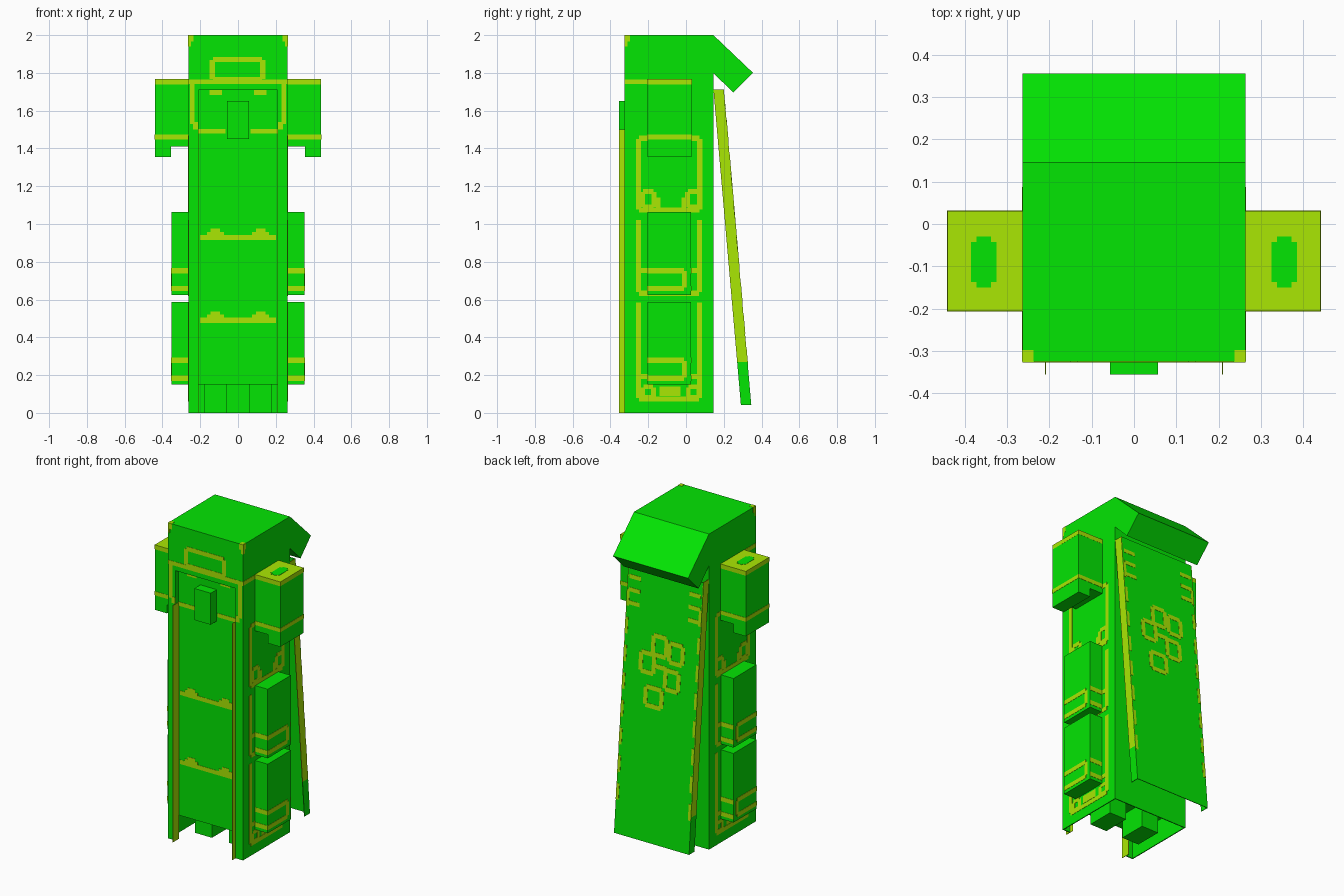
import bpy
import bmesh

if "Cube" in bpy.data.objects:
    bpy.data.objects.remove(bpy.data.objects["Cube"], do_unlink=True)


def material(name, rgb):
    m = bpy.data.materials.new(name)
    m.use_nodes = True
    col = (*rgb, 1)
    m.diffuse_color = col
    m.node_tree.nodes["Principled BSDF"].inputs["Base Color"].default_value = col
    return m


GREEN = material("bright_green", (0.001, 0.79, 0.001))
LIME = material("lime_yellow", (0.41, 0.82, 0.001))


def finish(name, bm, mat):
    bmesh.ops.recalc_face_normals(bm, faces=bm.faces)
    me = bpy.data.meshes.new(name)
    bm.to_mesh(me)
    bm.free()
    me.materials.append(mat)
    ob = bpy.data.objects.new(name, me)
    bpy.context.collection.objects.link(ob)
    return ob


def add_box(bm, lo, hi, place=lambda x, y, z: (x, y, z)):
    verts = bmesh.ops.create_cube(bm, size=1)["verts"]
    for v in verts:
        v.co = place(*[lo[i] if v.co[i] < 0 else hi[i] for i in range(3)])


def box(name, lo, hi, mat=GREEN):
    bm = bmesh.new()
    add_box(bm, lo, hi)
    return finish(name, bm, mat)


def prism(name, profile, x0, x1, mat=GREEN):
    """Extrude a (y, z) outline along x."""
    bm = bmesh.new()
    face = bm.faces.new([bm.verts.new((x0, y, z)) for y, z in profile])
    ext = bmesh.ops.extrude_face_region(bm, geom=[face])["geom"]
    bmesh.ops.translate(bm, vec=(x1 - x0, 0, 0),
                        verts=[g for g in ext if isinstance(g, bmesh.types.BMVert)])
    return finish(name, bm, mat)


def cut(target, name, lo, hi):
    cutter = box(name, lo, hi)
    cutter.hide_render = True
    cutter.hide_set(True)
    mod = target.modifiers.new(name, "BOOLEAN")
    mod.operation = "DIFFERENCE"
    mod.solver = "EXACT"
    mod.object = cutter


def markings(name, rects, place, mat=LIME):
    """Thin plates; each rect is (u0, u1, v0, v1) on the placed surface."""
    bm = bmesh.new()
    for u0, u1, v0, v1 in rects:
        add_box(bm, (u0, v0, -0.001), (u1, v1, 0.0015), place)
    return finish(name, bm, mat)


def frame(u0, u1, v0, v1, w=0.028):
    """Rectangular outline with clipped corners."""
    c = w * 0.6
    return [(u0 + c, u1 - c, v0, v0 + w), (u0 + c, u1 - c, v1 - w, v1),
            (u0, u0 + w, v0 + c, v1 - c), (u1 - w, u1, v0 + c, v1 - c)]


def mirrored(rects):
    return rects + [(-u1, -u0, v0, v1) for u0, u1, v0, v1 in rects]


W, FRONT, PANEL, BACK = 0.263, -0.325, -0.295, 0.145

# Main body with overhanging hood, recessed front panel and hollow skirt
body = prism("body", [(FRONT, 0), (BACK, 0), (BACK, 1.8), (0.25, 1.695),
                      (0.355, 1.8), (BACK, 2), (FRONT, 2)], -W, W)
cut(body, "panel_cutter", (-0.21, -0.4, -0.1), (0.21, PANEL, 1.71))
cut(body, "skirt_cutter", (0.006 - W, FRONT + 0.006, -0.1),
    (W - 0.006, BACK - 0.006, 0.15))
box("chest_knob", (-0.057, -0.355, 1.45), (0.057, PANEL, 1.65))


def on_front(u, v, w):
    return (u, FRONT - w, v)


def on_panel(u, v, w):
    return (u, PANEL - w, v)


def on_top(u, v, w):
    return (u, v, 2 + w)


def on_shoulder(u, v, w):
    return (u, v, 1.767 + w)


def cape_y(z):
    return 0.2 + (1.715 - z) * 0.087


def on_cape(u, v, w):
    return (u, cape_y(v) + w, v)


# Front markings on the rim and on the recessed panel
rim = frame(-0.15, 0.145, 1.75, 1.885) + [(-W, W, 1.74, 1.766)]
rim += mirrored([(0.23, 0.255, 1.53, 1.745), (0.212, 0.238, 1.5, 1.54),
                 (0.235, W, 1.965, 2), (0.25, W, 1.94, 1.97)])
markings("rim_markings", rim, on_front)
panel = mirrored([(0.065, 0.208, 1.478, 1.503), (0.085, 0.15, 1.683, 1.71)])
for z in (0.915, 0.477):
    panel += [(-0.2, 0.2, z, z + 0.027)]
    panel += mirrored([(0.075, 0.165, z + 0.02, z + 0.043),
                       (0.095, 0.145, z + 0.04, z + 0.06)])
markings("panel_markings", panel, on_panel)
markings("top_corner_markings", mirrored([(0.237, W, FRONT, -0.297)]), on_top)
markings("shoulder_spots", mirrored([(0.325, 0.385, -0.137, -0.043),
                                     (0.338, 0.372, -0.15, -0.03)]),
         on_shoulder, GREEN)

for s, label in ((1, "left"), (-1, "right")):
    def sided(name, x0, x1, y0, y1, z0, z1, mat=GREEN):
        return box(label + "_" + name, (min(s * x0, s * x1), y0, z0),
                   (max(s * x0, s * x1), y1, z1), mat)

    # Feet and front fins
    sided("foot", 0.06, 0.18, -0.175, 0, 0, 0.15)
    sided("front_fin", 0.208, 0.2105, -0.355, PANEL, 0, 1.5, LIME)

    # Shoulder block with lip, lime cap and band
    sided("shoulder", W, 0.44, -0.205, 0.03, 1.41, 1.739)
    sided("shoulder_cap", W, 0.4405, -0.2055, 0.0305, 1.739, 1.767, LIME)
    sided("shoulder_lip", 0.355, 0.44, -0.205, 0.03, 1.355, 1.41)
    sided("shoulder_band", W, 0.4415, -0.2065, 0.0315, 1.448, 1.473, LIME)

    # Two pouches on each flank, with an outlined lower strip
    for n, z in (("upper", 0.625), ("lower", 0.15)):
        sided(n + "_pouch", W, 0.352, -0.205, 0.027, z, z + 0.438)
        b = z + 0.02
        rects = [(-0.205, -0.01, b, b + 0.028), (-0.205, -0.01, b + 0.094, b + 0.122),
                 (-0.022, 0.005, b + 0.018, b + 0.105)]
        markings(label + "_" + n + "_pouch_markings", rects,
                 lambda u, v, w: (s * (0.352 + w), u, v))
        for k in (b, b + 0.094):
            for y, end in ((-0.2065, "front"), (0.0255, "back")):
                sided(n + "_pouch_" + end + "_band", W, 0.3525, y, y + 0.003,
                      k, k + 0.028, LIME)

    # Side wall panel outlines
    side = frame(-0.265, 0.087, 1.06, 1.468)
    for y in (-0.2, 0.04):
        side += frame(y - 0.045, y + 0.045, 1.075, 1.185, 0.027)
        side += frame(y - 0.04, y + 0.04, 0.07, 0.15, 0.024)
    side += [(-0.16, -0.135, 1.08, 1.14), (-0.025, 0, 1.08, 1.14),
             (-0.14, -0.03, 0.09, 0.14)]
    for z0, z1 in ((0.62, 1.02), (0.06, 0.585)):
        side += [(-0.265, -0.238, z0 + 0.02, z1), (0.058, 0.086, z0 + 0.02, z1),
                 (-0.25, 0.07, z0, z0 + 0.027), (-0.245, -0.205, z0 + 0.12, z0 + 0.147),
                 (0.027, 0.065, z0 + 0.12, z0 + 0.147)]
    side += [(FRONT, 0.03, 1.74, 1.766), (FRONT, -0.297, 1.965, 2),
             (FRONT, -0.31, 1.94, 1.97)]
    markings(label + "_side_markings", side, lambda u, v, w: (s * (W + w), u, v))

    # Cape edge flange, lime above a green tip
    x0, x1 = sorted((s * (W - 0.004), s * W))
    for n, za, zb, mat in (("edge", 0.27, 1.713, LIME), ("tip", 0.043, 0.27, GREEN)):
        prism(label + "_cape_" + n, [(cape_y(za) - 0.055, za), (cape_y(za), za),
                                     (cape_y(zb), zb), (cape_y(zb) - 0.055, zb)],
              x0, x1, mat)

# Slanted cape plate, open towards the body
prism("cape", [(cape_y(0.043) - 0.004, 0.043), (cape_y(0.043), 0.043),
               (cape_y(1.713), 1.713), (cape_y(1.713) - 0.004, 1.713)], -W, W)

# Cape emblem of linked outlines, and edge ticks
cape = []
for x, z in ((0.015, 1.25), (-0.1, 1.23), (0.095, 1.13), (-0.08, 1.06)):
    cape += frame(x - 0.06, x + 0.06, z - 0.072, z + 0.072)
cape += frame(-0.03, 0.11, 0.86, 1.0) + [(-0.04, 0.04, 1.11, 1.138)]
ticks = [(0.17, 0.25, z, z + 0.025) for z in (1.45, 1.53, 1.61)]
ticks += [(0.243, W, 0.25 + 0.17 * i, 0.35 + 0.17 * i) for i in range(8)]
markings("cape_markings", cape + mirrored(ticks), on_cape)
